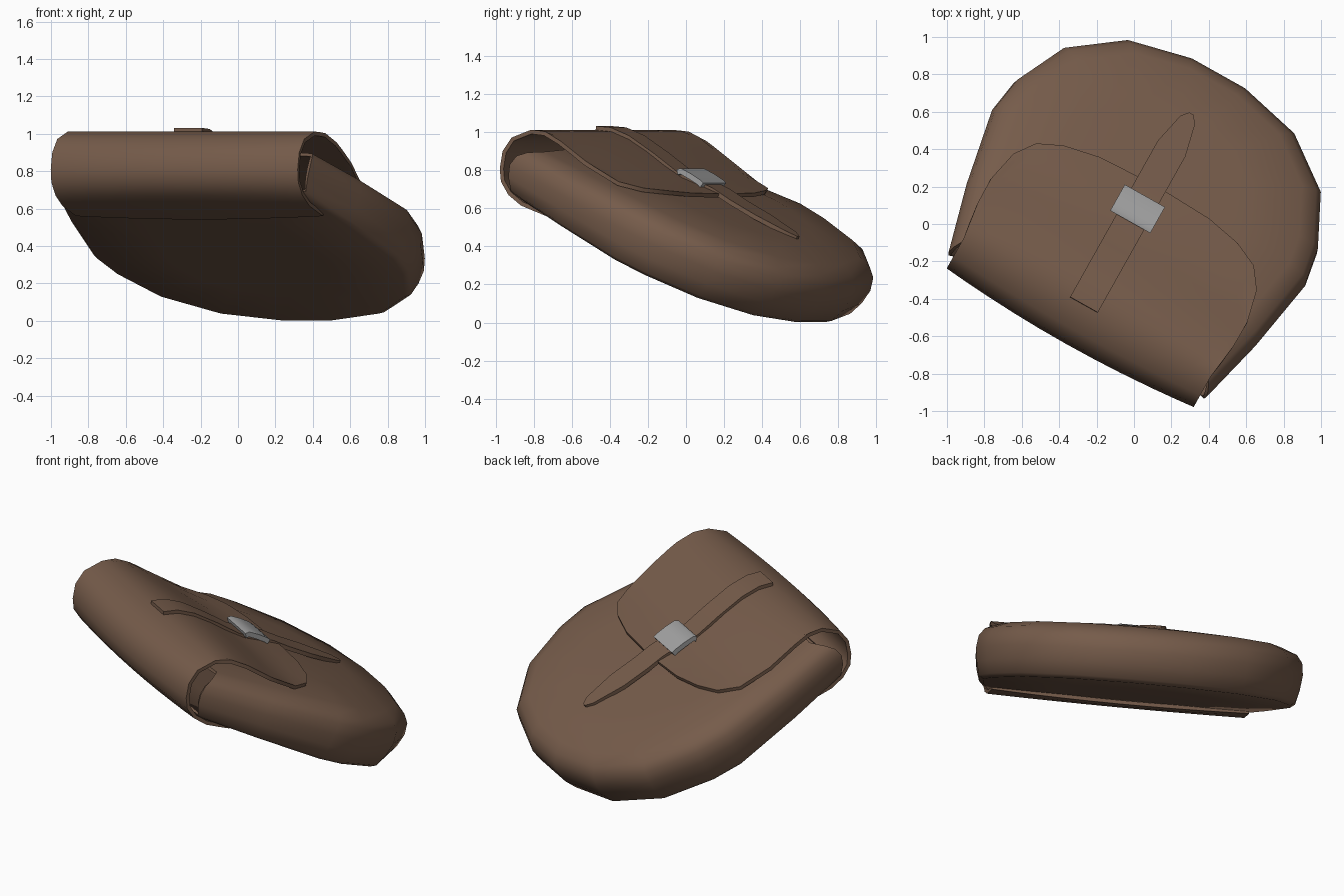
import bpy, math

if "Cube" in bpy.data.objects:
    bpy.data.objects.remove(bpy.data.objects["Cube"])

YAW = math.radians(-29.3)     # hinge direction seen from above
TILT = math.radians(26)       # slope of the pouch
CA, SA = math.cos(TILT), math.sin(TILT)


def place(u, w, z):
    """u along the hinge, w horizontally away from it, z up -> world."""
    c, s = math.cos(YAW), math.sin(YAW)
    return (u * c - w * s, u * s + w * c, z)


def lerp(table, x):
    if x <= table[0][0]:
        return table[0][1]
    for (x0, y0), (x1, y1) in zip(table, table[1:]):
        if x <= x1:
            return y0 + (y1 - y0) * (x - x0) / (x1 - x0)
    return table[-1][1]


def material(name, rgb):
    m = bpy.data.materials.new(name)
    m.diffuse_color = (*rgb, 1)
    m.use_nodes = True
    m.node_tree.nodes["Principled BSDF"].inputs["Base Color"].default_value = m.diffuse_color
    return m


leather = material("brown_leather", (0.18, 0.106, 0.069))
metal = material("grey_metal", (0.36, 0.36, 0.36))


def finish(name, verts, faces, mat, thickness, angle=50):
    me = bpy.data.meshes.new(name)
    me.from_pydata(verts, [], faces)
    ob = bpy.data.objects.new(name, me)
    bpy.context.collection.objects.link(ob)
    me.materials.append(mat)
    mod = ob.modifiers.new("thickness", 'SOLIDIFY')
    mod.thickness = thickness
    mod.offset = -1
    bpy.ops.object.select_all(action='DESELECT')
    bpy.context.view_layer.objects.active = ob
    ob.select_set(True)
    bpy.ops.object.modifier_apply(modifier="thickness")
    bpy.ops.object.shade_smooth_by_angle(angle=math.radians(angle))
    return ob


def sheet(name, rows, mat, thickness):
    n = len(rows[0])
    verts = [place(*p) for r in rows for p in r]
    faces = [(i * n + j, i * n + j + 1, (i + 1) * n + j + 1, (i + 1) * n + j)
             for i in range(len(rows) - 1) for j in range(n - 1)]
    return finish(name, verts, faces, mat, thickness)


# Pouch body: hollow bag, rounded outline stacked in levels, mouth open at the hinge
half = [(0.165, 0.757), (0.515, 0.665), (0.795, 0.435), (0.93, 0.13),
        (0.96, -0.07), (0.885, -0.52), (0.79, -0.92), (0.4, -0.965)]
outline = half + [(-u, p) for u, p in reversed(half)]
outline.reverse()             # counter-clockwise seen from above
n = len(outline)
levels = [(0.326, 0.5, 0.5), (0.331, 0.94, 0.9), (0.352, 0.97, 0.935),
          (0.43, 0.99, 0.98), (0.51, 1, 1), (0.58, 0.99, 0.985),
          (0.625, 0.955, 0.94), (0.66, 0.86, 0.87), (0.685, 0.55, 0.55)]
verts, faces = [], []
for q, su, sp in levels:
    for u, p in outline:
        pp = -0.08 + (p + 0.08) * sp
        # the bag thins towards its mouth
        qq = q - 0.07 * (q - 0.33) / 0.35 * lerp([(-0.92, 1), (-0.1, 0)], pp)
        verts.append(place(u * su, pp * CA + qq * SA, qq * CA - pp * SA))
for i in range(len(levels) - 1):
    for j in range(n):
        k = (j + 1) % n
        mouth = outline[j][1] < -0.9 and outline[k][1] < -0.9
        if not (mouth and 2 <= i < 7):
            faces.append((i * n + j, i * n + k, (i + 1) * n + k, (i + 1) * n + j))
faces += [tuple(reversed(range(n))), tuple(range((len(levels) - 1) * n, len(levels) * n))]
finish("pouch_body", verts, faces, leather, 0.018)

# Flap: wraps from the underside round the hinge and over the top
wrap = [(-0.42, 0.56), (-0.49, 0.585), (-0.57, 0.615), (-0.645, 0.67),
        (-0.69, 0.74), (-0.697, 0.81), (-0.68, 0.9), (-0.625, 0.972),
        (-0.51, 1.012)]
top = [(-0.51, 1.012), (-0.42, 1.005), (-0.31, 0.95), (-0.16, 0.845),
       (-0.02, 0.75), (0.1, 0.705), (0.18, 0.688), (0.24, 0.67)]
front_edge = [(0, 0.237), (0.43, 0.222), (0.68, 0.182), (0.85, 0.12),
              (0.95, 0.013), (1, -0.16)]
crown = [(-0.42, 0), (-0.2, 0.025), (0.1, 0.022), (0.24, 0.004)]
bow = [(-0.69, 0.04), (-0.5, 0)]
cols = [0, 0.22, 0.43, 0.68, 0.85, 0.95, 1]
cols = [-f for f in reversed(cols[1:])] + cols


def flap_z(w, f):
    return lerp(top, w) + lerp(crown, w) * (1 - f * f)


rows = [[(f * 0.757, w - lerp(bow, w) * (1 - f * f),
          z - (0.018 * (1 - f * f) if i < 2 else 0)) for f in cols]
        for i, (w, z) in enumerate(wrap)]
for t in (0.13, 0.27, 0.41, 0.55, 0.7, 0.85, 1):
    row = []
    for f in cols:
        w = -0.51 + t * (lerp(front_edge, abs(f)) + 0.51)
        row.append((f * lerp([(-0.51, 0.757), (-0.3, 0.785)], w), w, flap_z(w, f)))
    rows.append(row)
sheet("flap", rows, leather, 0.022)

# Strap: follows the flap, then lies on the body and tapers to a blunt tip
path = [(w, flap_z(w, 0) + 0.02) for w in (-0.507, -0.42, -0.31, -0.16, -0.02, 0.1)]
path += [(0.2, 0.704), (0.3, 0.645), (0.45, 0.567), (0.627, 0.475), (0.665, 0.453)]
width = [(0.45, 0.085), (0.627, 0.045), (0.665, 0.012)]
sheet("strap", [[(-0.022 + s * lerp(width, w), w, z) for s in (-1, 1)] for w, z in path],
      leather, 0.024)

# Clasp: small bent metal plate across the strap
bend = [(0.0, 0.805), (0.025, 0.81), (0.085, 0.782), (0.14, 0.75), (0.16, 0.733)]
sheet("clasp", [[(-0.023 + s * 0.123, w, z) for s in (-1, 1)] for w, z in bend],
      metal, 0.03)
